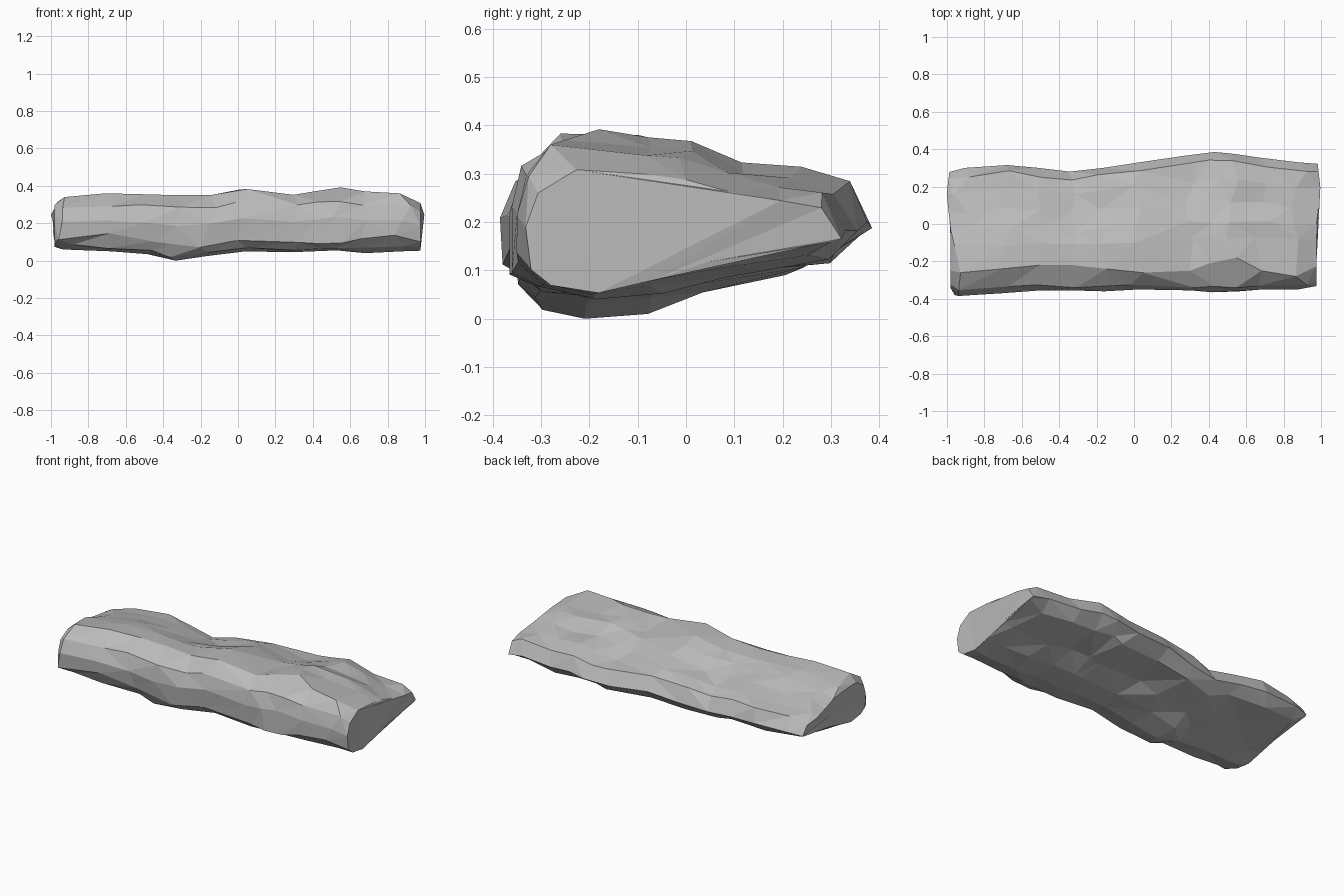
import bpy
import bmesh
import random

random.seed(5)

default_cube = bpy.data.objects.get("Cube")
if default_cube:
    bpy.data.objects.remove(default_cube, do_unlink=True)


def make_material(name, colour):
    material = bpy.data.materials.new(name)
    material.use_nodes = True
    material.diffuse_color = colour
    shader = next(n for n in material.node_tree.nodes if n.type == "BSDF_PRINCIPLED")
    shader.inputs["Base Color"].default_value = colour
    shader.inputs["Roughness"].default_value = 0.9
    return material


# Outline points held steady: the front nose, the back tip and the keel
NOSE, TIP, KEEL = (0, 0.53), (1, 0.43), (0.23, 0)

# Rough surface between them: (front to back, bottom to top)
SHOULDER, HEEL = (0.035, 0.8), (0.08, 0.06)
TOP = [(0.38, 0.96), (0.51, 0.92), (0.65, 0.82), (0.81, 0.75), (0.94, 0.68)]
UNDERSIDE = [(0.9, 0.26), (0.61, 0.15), (0.42, 0.06)]
END_UNDERSIDE = [(0.97, 0.41), (0.58, 0.24), (0.4, 0.1)]

# Stations along the length:
# x, front y, back y, bottom z, top z, height of the chin, y of the crest
STATIONS = [(-0.98, -0.345, 0.28, 0.075, 0.3, 0.11, -0.25),
            (-0.92, -0.385, 0.3, 0.06, 0.34, 0.11, -0.26),
            (-0.69, -0.37, 0.315, 0.05, 0.36, 0.15, -0.24),
            (-0.5, -0.355, 0.3, 0.035, 0.355, 0.1, -0.22),
            (-0.33, -0.355, 0.28, 0, 0.35, 0.08, -0.22),
            (-0.16, -0.36, 0.3, 0.025, 0.35, 0.08, -0.24),
            (0.03, -0.35, 0.33, 0.05, 0.383, 0.11, -0.26),
            (0.29, -0.355, 0.365, 0.045, 0.352, 0.1, -0.25),
            (0.42, -0.365, 0.385, 0.05, 0.37, 0.1, -0.21),
            (0.53, -0.36, 0.375, 0.055, 0.392, 0.09, -0.18),
            (0.69, -0.35, 0.355, 0.04, 0.37, 0.12, -0.25),
            (0.88, -0.35, 0.33, 0.05, 0.36, 0.13, -0.28),
            (0.975, -0.33, 0.32, 0.055, 0.31, 0.1, -0.225)]


def jitter(amount):
    return random.uniform(-amount, amount)


def add_ring(bm, station, end):
    """Add one closed outline; end is -1 or 1 on the broken ends, otherwise 0."""
    x, front, back, bottom, top, chin, crest_y = station
    width, height = back - front, top - bottom
    chin_point = (0.015, (chin - bottom) / height)
    crest = ((crest_y - front) / width, 1)
    under = END_UNDERSIDE if end else UNDERSIDE
    outline = [chin_point, NOSE, SHOULDER, crest, *TOP, TIP, *under, KEEL, HEEL]
    ring = []
    for point in outline:
        across, up = point
        steady = point in (NOSE, crest, TIP, KEEL)
        rough = 0.2 if end else 0 if steady else 1
        bulge = end * 0.022 * max(0, 1 - abs(across - 0.8) / 0.3)
        slide = 0 if end else 0.02 if steady else 0.045
        ring.append(bm.verts.new((x + bulge + jitter(slide),
                                  front + width * across + rough * jitter(0.012),
                                  bottom + height * up + rough * jitter(0.011))))
    return ring


# Loft the rough rings into a closed slab
bm = bmesh.new()
last = len(STATIONS) - 1
rings = [add_ring(bm, s, {0: -1, last: 1}.get(i, 0)) for i, s in enumerate(STATIONS)]
count = len(rings[0])
for ring, following in zip(rings, rings[1:]):
    for i in range(count):
        j = (i + 1) % count
        bm.faces.new((ring[i], ring[j], following[j], following[i]))

# Broken ends: a shallow hollow on the right end, a nearly flat face on the left
hollow = bm.verts.new((-0.975, -0.03, 0.19))
for i in range(count):
    bm.faces.new((rings[0][i], rings[0][(i + 1) % count], hollow))
bm.faces.new(rings[-1])

# Split into flat triangular facets
bmesh.ops.triangulate(bm, faces=bm.faces[:], quad_method="SHORT_EDGE")
bmesh.ops.recalc_face_normals(bm, faces=bm.faces[:])

mesh = bpy.data.meshes.new("rock_slab")
bm.to_mesh(mesh)
bm.free()
mesh.materials.append(make_material("stone grey", (0.5, 0.5, 0.5, 1)))
rock = bpy.data.objects.new("rock_slab", mesh)
bpy.context.collection.objects.link(rock)
